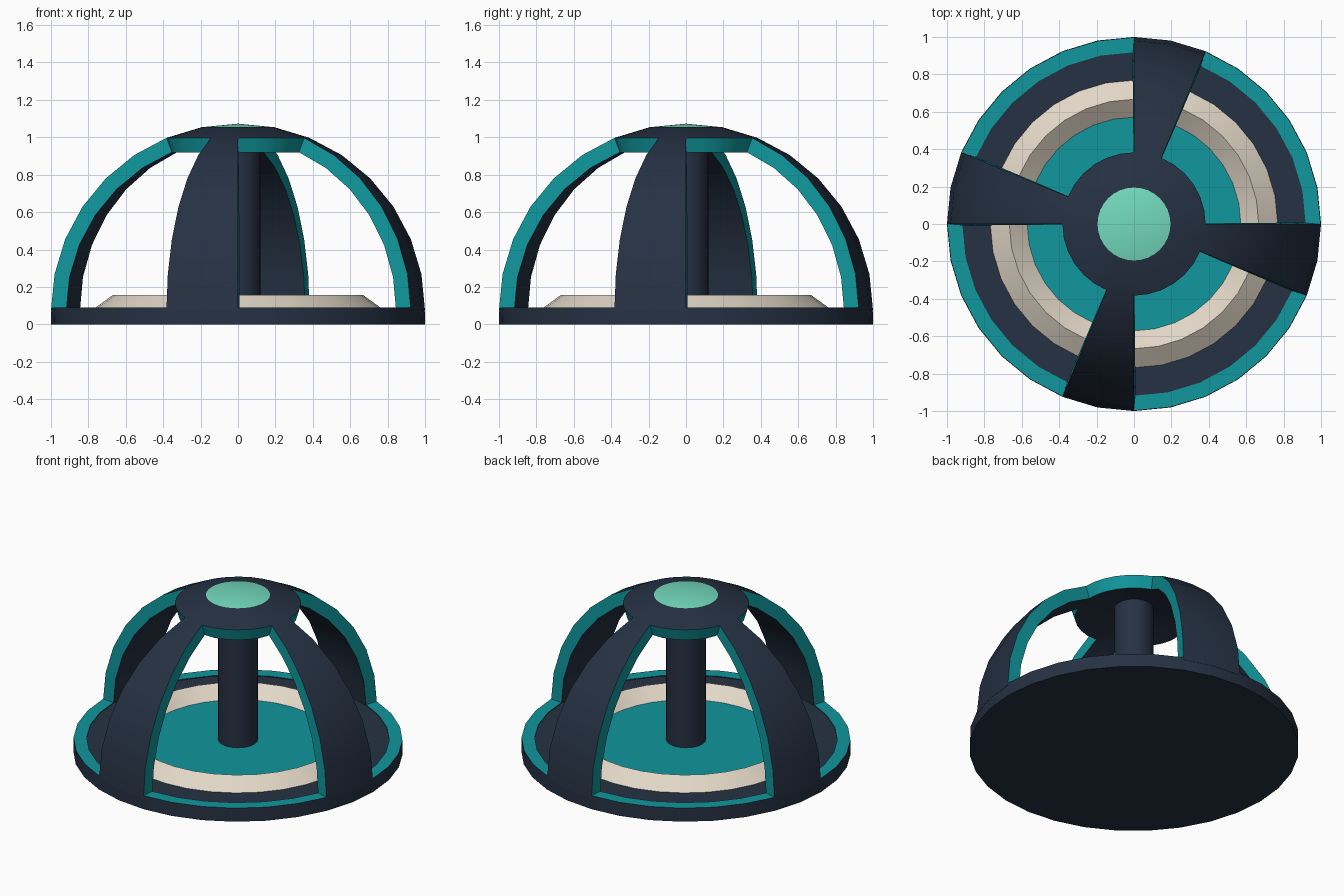
import bpy, bmesh
from math import sin, cos, pi, radians

if "Cube" in bpy.data.objects:
    bpy.data.objects.remove(bpy.data.objects["Cube"])

SEG = 32


def material(name, rgb):
    m = bpy.data.materials.new(name)
    m.diffuse_color = (*rgb, 1)
    m.use_nodes = True
    m.node_tree.nodes["Principled BSDF"].inputs["Base Color"].default_value = m.diffuse_color
    return m


navy = material("navy", (0.019, 0.031, 0.056))
teal = material("teal", (0.005, 0.31, 0.335))
beige = material("beige", (0.76, 0.68, 0.57))
mint = material("mint", (0.17, 0.70, 0.51))


def finish(name, bm, mats, angle=30):
    bmesh.ops.remove_doubles(bm, verts=bm.verts, dist=1e-5)
    bmesh.ops.recalc_face_normals(bm, faces=bm.faces)
    mesh = bpy.data.meshes.new(name)
    bm.to_mesh(mesh)
    bm.free()
    for m in mats:
        mesh.materials.append(m)
    ob = bpy.data.objects.new(name, mesh)
    bpy.context.collection.objects.link(ob)
    bpy.ops.object.select_all(action='DESELECT')
    ob.select_set(True)
    bpy.context.view_layer.objects.active = ob
    bpy.ops.object.shade_smooth_by_angle(angle=radians(angle))
    return ob


def lathe(name, profile, mats, bands, keep=lambda i, j: True, angle=30):
    """Spin (r, z) points; bands gives a material index per profile step."""
    bm = bmesh.new()
    for j, ((r0, z0), (r1, z1)) in enumerate(zip(profile, profile[1:])):
        for i in range(SEG):
            if not keep(i, j):
                continue
            a, b = 2 * pi * i / SEG, 2 * pi * (i + 1) / SEG
            pts = [(r0, a, z0), (r0, b, z0), (r1, b, z1), (r1, a, z1)]
            if r0 == 0:
                pts.pop(0)
            elif r1 == 0:
                pts.pop()
            f = bm.faces.new([bm.verts.new((r * cos(t), r * sin(t), z)) for r, t, z in pts])
            f.material_index = bands[j]
    return finish(name, bm, mats, angle)


# Base disc: teal rim, navy floor, teal centre
lathe("base", [(0, 0), (1, 0), (0.998, 0.09), (0.918, 0.09), (0.918, 0.085), (0.6, 0.085), (0, 0.085)],
      [navy, teal], [0, 0, 1, 0, 0, 1])

# Raised ridge ring on the floor
lathe("floor_ring", [(0.77, 0.084), (0.667, 0.158), (0.57, 0.084), (0.77, 0.084)], [beige], [0, 0, 0])

# Centre post, reaching into the cap
lathe("centre_post", [(0, 0.08), (0.12, 0.08), (0.12, 1.02), (0, 1.02)], [navy], [0, 0, 0])

# Dome: round cap with four ribs, mint top and teal cut edges
arc = [(sin(k * pi / 16) if k else 0, 0.073 + cos(k * pi / 16)) for k in range(9)]
dome = lathe("dome", arc, [mint, navy, navy, teal], [0] + [1] * 7,
             keep=lambda i, j: j < 2 or i % 8 >= 6)
# open shell: make sure normals point outward
if sum(p.normal.z for p in dome.data.polygons) < 0:
    dome.data.flip_normals()
shell = dome.modifiers.new("thickness", 'SOLIDIFY')
shell.thickness = 0.082
shell.offset = -1
shell.material_offset = 1
shell.material_offset_rim = 2
bpy.context.view_layer.objects.active = dome
bpy.ops.object.modifier_apply(modifier="thickness")
bpy.ops.object.shade_smooth_by_angle(angle=radians(30))
